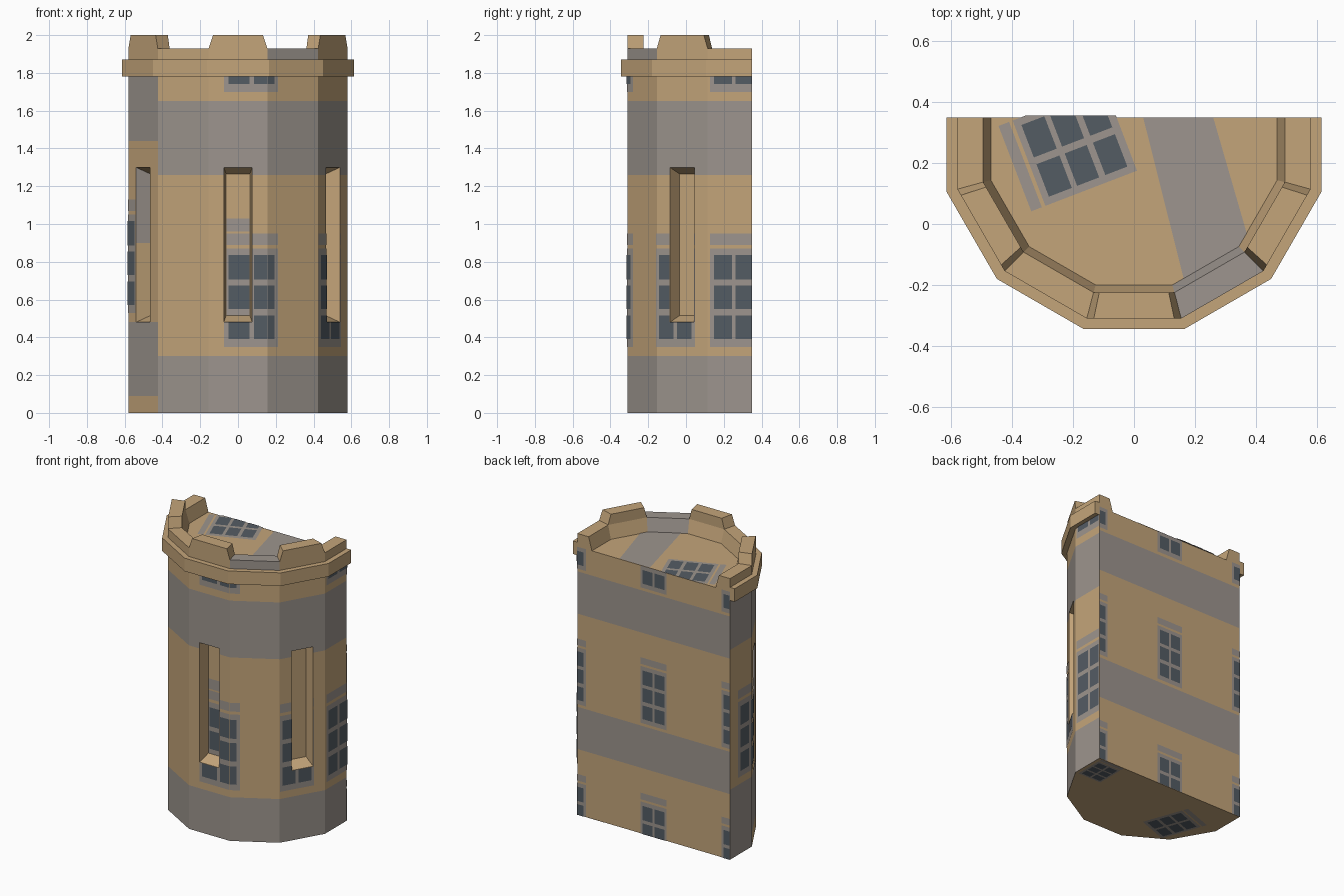
import bpy, bmesh, math
from mathutils import Vector

if "Cube" in bpy.data.objects:
    bpy.data.objects.remove(bpy.data.objects["Cube"])

CY, BACK, A = 0.27, 0.35, 0.58          # centre of the twelve-sided plan, back plane, wall apothem
T15 = math.tan(math.radians(15))
S = 2 * A * T15                         # wall facet width


def material(name, rgb):
    m = bpy.data.materials.new(name)
    m.diffuse_color = (*[((c / 255 + 0.055) / 1.055) ** 2.4 for c in rgb], 1)
    m.use_nodes = True
    m.node_tree.nodes["Principled BSDF"].inputs["Base Color"].default_value = m.diffuse_color
    return m


TAN = material("tan_stone", (196, 165, 122))
GREY = material("grey_stone", (157, 149, 142))
DARK = material("dark_glass", (84, 92, 100))
MATS = [TAN, GREY, DARK]


def add_object(name, bm, recalc=True):
    if recalc:
        bmesh.ops.recalc_face_normals(bm, faces=bm.faces[:])
    me = bpy.data.meshes.new(name)
    bm.to_mesh(me)
    bm.free()
    ob = bpy.data.objects.new(name, me)
    bpy.context.collection.objects.link(ob)
    for m in MATS:
        me.materials.append(m)
    return ob


def P(k, t, a, z):
    """Point on facet k (30 degree steps, 0 = front): t along it, a outwards."""
    r = math.radians(30 * k)
    return Vector((math.sin(r) * a + math.cos(r) * t, CY - math.cos(r) * a + math.sin(r) * t, z))


def t_range(k, a):
    h = a * T15
    return (-(BACK - CY) if k == -3 else -h), (BACK - CY if k == 3 else h)


def loft(bm, s0, s1, mat=0):
    """Closed solid between two equal cross-sections."""
    v0, v1 = [bm.verts.new(p) for p in s0], [bm.verts.new(p) for p in s1]
    n = len(v0)
    fs = [bm.faces.new(v0), bm.faces.new(v1[::-1])]
    fs += [bm.faces.new((v0[i], v1[i], v1[(i + 1) % n], v0[(i + 1) % n])) for i in range(n)]
    for f in fs:
        f.material_index = mat


def rim(name, section, grey=()):
    bm = bmesh.new()
    for k in range(-3, 4):
        ends = [[P(k, t_range(k, a)[e], a, z) for a, z in section] for e in (0, 1)]
        loft(bm, ends[0], ends[1], 1 if k in grey else 0)
    return add_object(name, bm)


# Tower body: half of a twelve-sided prism
FLOOR = 1.84
plan = [P(-3, t_range(-3, A)[0], A, 0)] + [P(k, t_range(k, A)[1], A, 0) for k in range(-3, 4)]
bm = bmesh.new()
loft(bm, plan, [p + Vector((0, 0, FLOOR)) for p in plan])
body = add_object("tower_body", bm)

# Tapered recesses cut into three facets
bm = bmesh.new()
for k in (-2, 0, 2):
    def slot(a, h, z0, z1):
        return [P(k, -h, a, z0), P(k, h, a, z0), P(k, h, a, z1), P(k, -h, a, z1)]
    loft(bm, slot(0.62, 0.081, 0.4625, 1.3175), slot(0.50, 0.063, 0.515, 1.265))
cutter = add_object("slot_cutter", bm)
cutter.hide_render = True
mod = body.modifiers.new("slots", 'BOOLEAN')
mod.operation, mod.solver, mod.object = 'DIFFERENCE', 'EXACT', cutter
dg = bpy.context.evaluated_depsgraph_get()
cut_mesh = bpy.data.meshes.new_from_object(body.evaluated_get(dg))
body.modifiers.clear()
body.data = cut_mesh
bpy.data.objects.remove(cutter)

# Stone bands coloured by height and side
bm = bmesh.new()
bm.from_mesh(cut_mesh)
for z in (0.09, 0.3, 0.45, 0.48, 0.74, 0.9, 1.26, 1.38, 1.44, 1.65, 1.67):
    bmesh.ops.bisect_plane(bm, geom=bm.verts[:] + bm.edges[:] + bm.faces[:],
                           plane_co=(0, 0, z), plane_no=(0, 0, 1))
for f in bm.faces:
    c, n = f.calc_center_median(), f.normal
    f.material_index = 0
    if abs(n.z) > 0.9:
        continue
    if n.y > 0.95 and c.y > BACK - 0.01:
        grey = 0.45 < c.z < 0.74 or 1.38 < c.z < 1.67
    else:
        dist, k = max(((c - P(j, 0, 0, c.z)).dot(P(j, 0, 1, 0) - P(j, 0, 0, 0)), j) for j in range(-3, 4))
        if dist < A - 0.005:
            grey = k == -2 and c.z > 0.9
        elif k <= -2:
            grey = (0.09 if k == -2 else 0) < c.z < 0.48 or c.z > 1.44
        else:
            grey = c.z < 0.3 or 1.26 < c.z < 1.65
    f.material_index = int(grey)
bm.to_mesh(cut_mesh)
bm.free()

# Projecting cornice and sloped parapet
rim("cornice", [(0.615, 1.78), (0.615, 1.87), (A, 1.87), (A, 1.78)])
rim("parapet", [(A, FLOOR), (A, 1.93), (0.495, 1.93), (0.47, FLOOR)], grey=(1,))

# Tapered battlements on three facets
bm = bmesh.new()
for k in (-2, 0, 2):
    def tooth(ho, hi, z):
        return [P(k, -ho, A, z), P(k, ho, A, z), P(k, hi, 0.495, z), P(k, -hi, 0.495, z)]
    loft(bm, tooth(0.155, 0.133, 1.93), tooth(0.132, 0.114, 2.0))
add_object("battlements", bm)

# Thin plates for windows and painted stripes
plates = {1: bmesh.new(), 2: bmesh.new()}


def quad(mat, pts):
    f = plates[mat].faces.new([plates[mat].verts.new(p) for p in pts])
    f.material_index = mat


def wall_rect(mat, u0, u1, z0, z1):
    """Rectangle wrapped round the facets, kept clear of the slots."""
    off, z1 = 0.003 * mat, min(z1, 1.78)
    for k in range(-3, 4):
        lo, hi = t_range(k, A)
        a, b = max(lo, u0 - k * S), min(hi, u1 - k * S)
        if b - a < 1e-4:
            continue
        pieces = [(a, b, z0, z1, A)]
        if k in (-2, 0, 2):
            pieces = [(a, b, z0, min(z1, 0.48), A), (a, b, max(z0, 1.3), z1, A)]
            m0, m1 = max(z0, 0.48), min(z1, 1.3)
            pieces += [(a, min(b, -0.075), m0, m1, A), (max(a, 0.075), b, m0, m1, A)]
            if k == 0:      # the paint also shows on the back of the front slot
                pieces.append((max(a, -0.062), min(b, 0.062), max(z0, 0.516), min(z1, 1.264), 0.50))
        for p, q, r, s, d in pieces:
            if q - p > 1e-4 and s - r > 1e-4:
                quad(mat, [P(k, p, d + off, r), P(k, q, d + off, r), P(k, q, d + off, s), P(k, p, d + off, s)])


def back_rect(mat, u0, u1, z0, z1):
    u0, u1, z0, z1 = max(u0, -A), min(u1, A), max(z0, 0), min(z1, FLOOR)
    if u1 - u0 > 1e-4 and z1 - z0 > 1e-4:
        y = BACK + 0.002 * mat
        quad(mat, [(-u0, y, z0), (-u1, y, z0), (-u1, y, z1), (-u0, y, z1)])


def flat_rect(origin, degrees, z, up):
    """Rectangle maker for the roof floor or the underside."""
    r = math.radians(degrees)
    w, h = Vector((math.cos(r), math.sin(r), 0)), Vector((-math.sin(r), math.cos(r), 0))
    o = Vector((*origin, z))

    def make(mat, u0, u1, v0, v1):
        pts = [o + w * u + h * v + Vector((0, 0, up * 0.002 * mat))
               for u, v in ((u0, v0), (u1, v0), (u1, v1), (u0, v1))]
        quad(mat, pts if up > 0 else pts[::-1])
    return make


def window(rect, u0, u1, h, sc=1.0):
    """Grey frame and lintel with two columns of three panes."""
    rect(1, u0, u1, h, h + 0.52 * sc)
    rect(1, u0, u1, h + 0.54 * sc, h + 0.60 * sc)
    m, mid = 0.08 * (u1 - u0), (u0 + u1) / 2
    for a, b in ((u0 + m, mid - m / 2), (mid + m / 2, u1 - m)):
        for r, s in ((0.04, 0.165), (0.20, 0.325), (0.355, 0.485)):
            rect(2, a, b, h + r * sc, h + s * sc)


# Wall windows
window(wall_rect, -0.075, 0.22, 0.35)
window(wall_rect, 0.465, 0.70, 0.35)
window(wall_rect, 0.79, 1.04, 0.35)
window(wall_rect, -0.93, -0.68, 0.53)
window(wall_rect, -0.075, 0.22, 1.70)
window(wall_rect, 0.79, 1.04, 1.70)
wall_rect(1, -0.062, 0.062, 0.96, 1.03)

# Back windows in a regular grid
for x in (-0.615, 0, 0.615):
    for z in (-0.17, 0.76, 1.69):
        window(back_rect, x - 0.1, x + 0.1, z, 0.75)

# Roof floor window and slanting stripe, underside windows
window(flat_rect((0.01, 0.175), 111, FLOOR, 1), 0, 0.30, 0, 0.62)
quad(1, [(x, y, FLOOR + 0.002) for x, y in
         ((0.03, 0.35), (0.163, -0.179), (0.344, -0.074), (0.37, -0.03), (0.26, 0.35))])
window(flat_rect((-0.26, -0.13), 20, 0, -1), -0.12, 0.12, 0, 0.55)
window(flat_rect((0.40, 0.12), 0, 0, -1), -0.02, 0.16, 0, 0.38)

for mat, name in ((1, "window_frames"), (2, "window_panes")):
    bm = plates[mat]
    bmesh.ops.bisect_plane(bm, geom=bm.verts[:] + bm.edges[:] + bm.faces[:], plane_co=(0, BACK + 0.006, 0),
                           plane_no=(0, 1, 0), clear_outer=True)
    add_object(name, bm, recalc=False)
